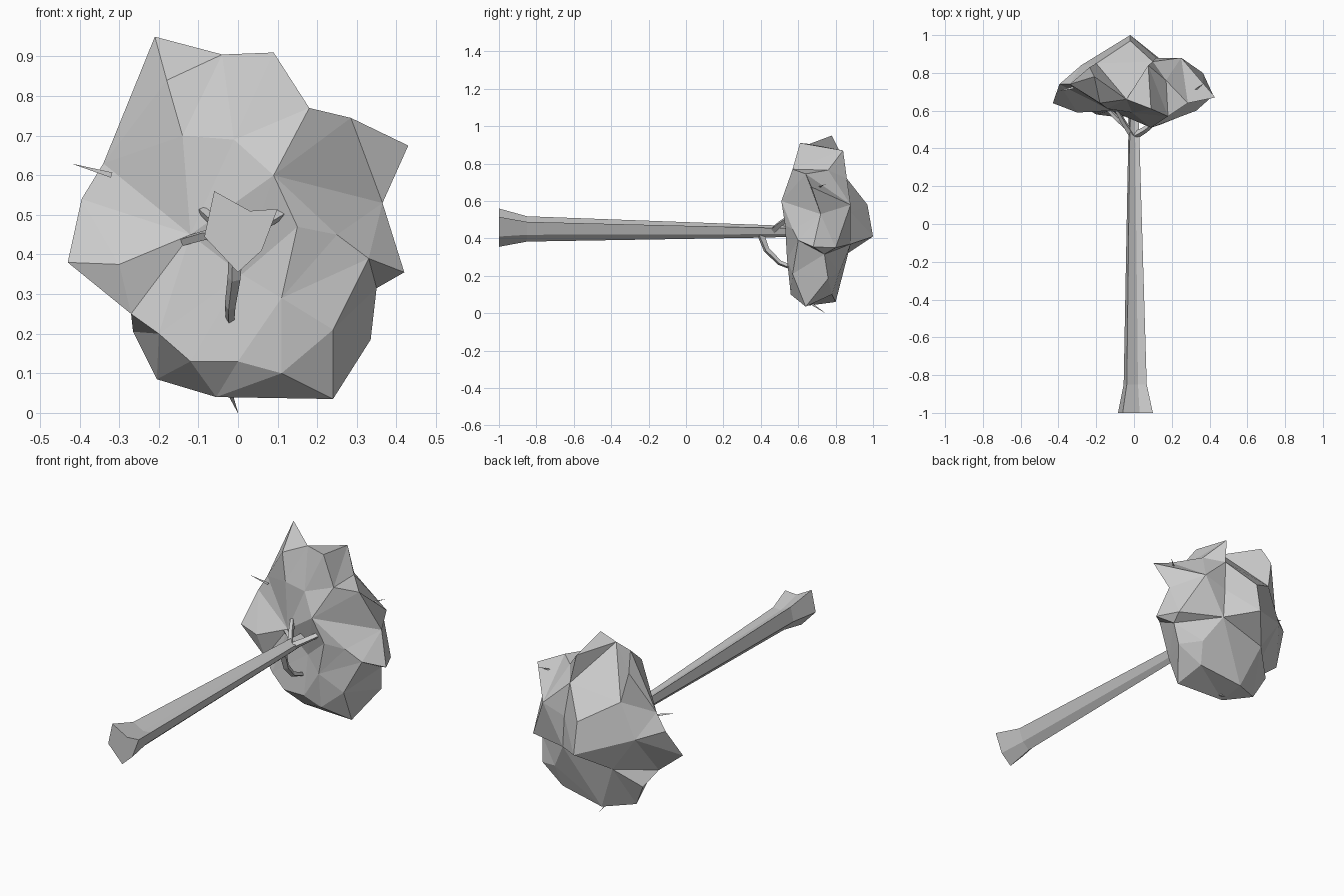
import bpy
import bmesh
from math import cos, sin, tau
from mathutils import Vector
from mathutils.geometry import delaunay_2d_cdt

default_cube = bpy.data.objects.get("Cube")
if default_cube:
    bpy.data.objects.remove(default_cube, do_unlink=True)

# One plain grey for the whole tree
grey = bpy.data.materials.new("plain_grey")
grey.use_nodes = True
colour = (0.6, 0.6, 0.6, 1)
grey.diffuse_color = colour
grey.node_tree.nodes["Principled BSDF"].inputs["Base Color"].default_value = colour


def finish(bm, name):
    """Turn a bmesh into a flat shaded grey object."""
    bmesh.ops.recalc_face_normals(bm, faces=bm.faces)
    mesh = bpy.data.meshes.new(name)
    bm.to_mesh(mesh)
    bm.free()
    mesh.materials.append(grey)
    part = bpy.data.objects.new(name, mesh)
    bpy.context.collection.objects.link(part)
    return part


def loft(name, rings):
    """Skin a list of equal-sized point rings and cap both ends."""
    bm = bmesh.new()
    loops = [[bm.verts.new(point) for point in ring] for ring in rings]
    count = len(loops[0])
    for low, high in zip(loops, loops[1:]):
        for i in range(count):
            j = (i + 1) % count
            bm.faces.new((low[i], low[j], high[j], high[i]))
    bm.faces.new(loops[0])
    bm.faces.new(loops[-1])
    return finish(bm, name)


def limb(name, path, thick, thin, sides=4):
    """Tapered tube that follows a short path."""
    points = [Vector(p) for p in path]
    rings = []
    for i, point in enumerate(points):
        ahead = points[min(i + 1, len(points) - 1)]
        behind = points[max(i - 1, 0)]
        along = (ahead - behind).normalized()
        across = along.cross(Vector((0.3, 0.2, 1))).normalized()
        upward = across.cross(along)
        radius = thick + (thin - thick) * i / (len(points) - 1)
        rings.append([point + radius * (across * cos(tau * k / sides) + upward * sin(tau * k / sides))
                      for k in range(sides)])
    return loft(name, rings)


# Trunk: an uneven six-sided section that flares at the foot
section = [(-0.07, 0.105), (0.02, 0.055), (0.09, 0.06), (0.05, -0.045), (-0.01, -0.1), (-0.095, -0.01)]


def trunk_ring(y, centre_x, centre_z, scale):
    return [(centre_x + scale * x, y, centre_z + scale * z) for x, z in section]


loft("trunk", [trunk_ring(-1, 0.01, 0.455, 1),
               trunk_ring(-0.85, 0.008, 0.449, 0.66),
               trunk_ring(0.45, 0, 0.437, 0.32),
               trunk_ring(0.65, 0, 0.437, 0.24)])

# Branches that spread from the trunk into the crown
limb("lower_branch", [(-0.005, 0.4, 0.42), (-0.01, 0.43, 0.34), (-0.02, 0.5, 0.27), (-0.02, 0.6, 0.23)], 0.02, 0.011)
limb("left_branch", [(0.01, 0.47, 0.445), (0.06, 0.5, 0.475), (0.12, 0.55, 0.51)], 0.02, 0.014)
limb("right_branch", [(-0.01, 0.47, 0.445), (-0.05, 0.53, 0.475), (-0.09, 0.6, 0.51)], 0.018, 0.012)
limb("right_low_branch", [(-0.01, 0.49, 0.44), (-0.08, 0.55, 0.45), (-0.15, 0.62, 0.43)], 0.016, 0.012)

# Twig tips that poke out of the crown
limb("bottom_twig", [(-0.02, 0.67, 0.05), (0, 0.745, 0)], 0.007, 0.0005, 3)
limb("right_twig", [(-0.32, 0.72, 0.6), (-0.415, 0.7, 0.628)], 0.008, 0.0005, 3)
limb("left_twig", [(0.31, 0.7, 0.67), (0.37, 0.745, 0.69)], 0.007, 0.0005, 3)

# Crown: a jagged rim with a faceted shell on either side
rim = [(0.43, 0.67, 0.675), (0.285, 0.64, 0.745), (0.18, 0.57, 0.77), (0.09, 0.61, 0.91),
       (-0.04, 0.66, 0.905), (-0.21, 0.78, 0.95), (-0.34, 0.74, 0.63), (-0.395, 0.74, 0.54),
       (-0.43, 0.64, 0.38), (-0.27, 0.62, 0.25), (-0.265, 0.75, 0.205), (-0.205, 0.72, 0.085),
       (-0.055, 0.65, 0.04), (0.24, 0.64, 0.035), (0.335, 0.76, 0.185), (0.35, 0.74, 0.315),
       (0.42, 0.68, 0.355), (0.365, 0.72, 0.53)]
front_points = [(-0.18, 0.64, 0.84), (-0.14, 0.61, 0.7), (-0.01, 0.59, 0.69), (0.09, 0.51, 0.6),
                (0.15, 0.53, 0.47), (0.01, 0.59, 0.35), (-0.2, 0.58, 0.2), (-0.12, 0.57, 0.13),
                (0, 0.57, 0.13), (0.11, 0.56, 0.1), (0.24, 0.57, 0.21), (0.33, 0.6, 0.39),
                (0.11, 0.54, 0.29), (-0.3, 0.59, 0.375), (0.25, 0.57, 0.45), (-0.12, 0.6, 0.45)]
back_points = [(-0.02, 1, 0.41), (-0.02, 0.97, 0.58), (0.25, 0.88, 0.58), (0.1, 0.86, 0.72),
               (0.075, 0.84, 0.87), (-0.235, 0.83, 0.85), (0.17, 0.76, 0.765), (-0.28, 0.84, 0.5),
               (0.365, 0.8, 0.35), (0.13, 0.88, 0.37), (0.12, 0.88, 0.54), (-0.05, 0.8, 0.06),
               (0.2, 0.78, 0.1), (-0.15, 0.85, 0.31), (0.22, 0.82, 0.22), (-0.2, 0.85, 0.69)]

crown = bmesh.new()
rim_verts = [crown.verts.new(p) for p in rim]
border = [(i, (i + 1) % len(rim)) for i in range(len(rim))]
for inner in (front_points, back_points):
    shell = rim_verts + [crown.verts.new(p) for p in inner]
    flat = [Vector((v.co.x, v.co.z)) for v in shell]
    result = delaunay_2d_cdt(flat, border, [], 1, 0.0001)
    triangles, sources = result[2], result[3]
    for triangle in triangles:
        corners = [shell[sources[i][0]] for i in triangle]
        # Tips spanned by the rim alone need only one face
        if not crown.faces.get(corners):
            crown.faces.new(corners)
finish(crown, "crown")
